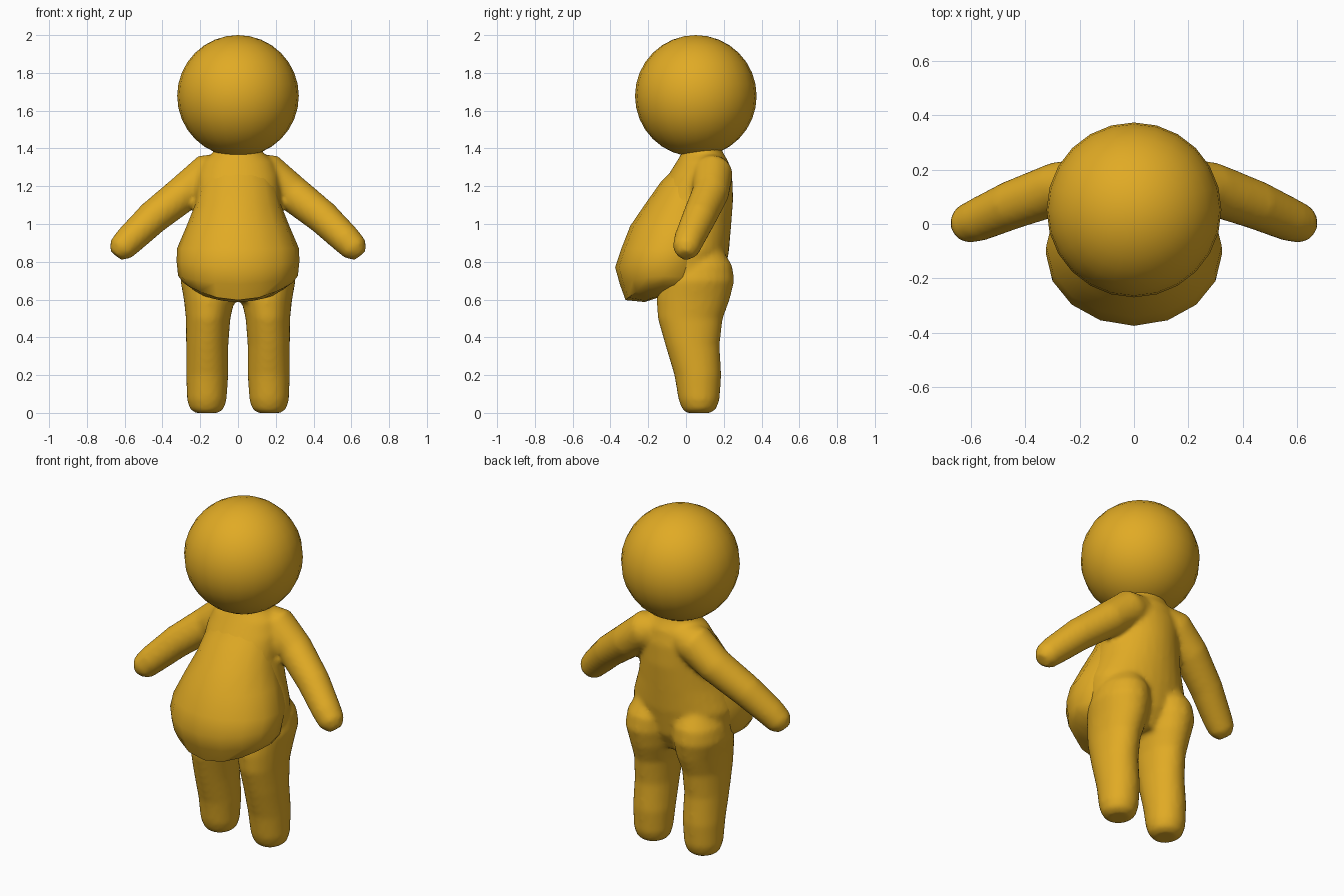
import bpy, bmesh, math
from mathutils import Vector

if "Cube" in bpy.data.objects:
    bpy.data.objects.remove(bpy.data.objects["Cube"])

ochre = bpy.data.materials.new("ochre yellow")
ochre.diffuse_color = (0.75, 0.405, 0.018, 1)
ochre.use_nodes = True
ochre.node_tree.nodes["Principled BSDF"].inputs["Base Color"].default_value = ochre.diffuse_color


def loft(bm, rings, n):
    """Skin closed rings (centre, side vector, depth vector, rise at the sides)."""
    loops = []
    for c, a, b, rise in rings:
        loop = []
        for i in range(n):
            t = 2 * math.pi * i / n
            p = Vector(c) + Vector(a) * math.cos(t) + Vector(b) * math.sin(t)
            p.z += rise * p.x ** 2
            loop.append(bm.verts.new(p))
        loops.append(loop)
    for lo, hi in zip(loops, loops[1:]):
        for i in range(n):
            j = (i + 1) % n
            bm.faces.new((lo[i], lo[j], hi[j], hi[i]))
    bm.faces.new(loops[0][::-1])
    bm.faces.new(loops[-1])


def flat(z, cx, rx, front, back, rise=0):
    """Horizontal ring from its half width and its front and back y."""
    return ((cx, (front + back) / 2, z), (rx, 0, 0), (0, (back - front) / 2, 0), rise)


def tube(path):
    """Round rings across a path of (x, y, z, radius)."""
    pts = [Vector(p[:3]) for p in path]
    rings = []
    for i, p in enumerate(path):
        d = (pts[min(i + 1, len(pts) - 1)] - pts[max(i - 1, 0)]).normalized()
        a = d.cross(Vector((0, 1, 0))).normalized()
        rings.append((pts[i], a * p[3], d.cross(a) * p[3], 0))
    return rings


def finish(bm, name):
    bmesh.ops.recalc_face_normals(bm, faces=bm.faces)
    for f in bm.faces:
        f.smooth = True
    me = bpy.data.meshes.new(name)
    bm.to_mesh(me)
    bm.free()
    me.materials.append(ochre)
    ob = bpy.data.objects.new(name, me)
    bpy.context.collection.objects.link(ob)
    return ob


# Head
bm = bmesh.new()
bmesh.ops.create_uvsphere(bm, u_segments=24, v_segments=16, radius=0.322)
bmesh.ops.translate(bm, verts=bm.verts, vec=(0, 0.052, 1.678))
finish(bm, "head")

# Body: torso, legs and arms fused into one soft skin
bm = bmesh.new()
torso = [(0.59, 0.20, -0.10, 0.14), (0.70, 0.285, -0.18, 0.20),
         (0.86, 0.30, -0.20, 0.228), (1.00, 0.255, -0.20, 0.24),
         (1.13, 0.225, -0.18, 0.25), (1.25, 0.22, -0.10, 0.245),
         (1.33, 0.19, -0.05, 0.225), (1.38, 0.13, -0.02, 0.195),
         (1.47, 0.11, 0.0, 0.17)]
loft(bm, [flat(z, 0, rx, f, b) for z, rx, f, b in torso], 32)
leg = [(0.0, 0.165, 0.06, 0.0, 0.13), (0.02, 0.165, 0.09, -0.02, 0.16),
       (0.07, 0.165, 0.105, -0.04, 0.178), (0.20, 0.163, 0.112, -0.062, 0.187),
       (0.36, 0.163, 0.112, -0.11, 0.178), (0.50, 0.158, 0.118, -0.15, 0.195),
       (0.60, 0.152, 0.135, -0.156, 0.232), (0.70, 0.155, 0.15, -0.14, 0.256),
       (0.78, 0.15, 0.14, -0.10, 0.245), (0.87, 0.14, 0.10, -0.05, 0.19)]
arm = [(0.05, 0.13, 1.29, 0.09), (0.16, 0.14, 1.265, 0.108),
       (0.285, 0.13, 1.165, 0.098), (0.45, 0.07, 1.035, 0.09),
       (0.575, 0.015, 0.915, 0.08), (0.62, 0.0, 0.868, 0.072),
       (0.648, -0.005, 0.835, 0.04)]
for s in (-1, 1):
    loft(bm, [flat(z, s * cx, rx, f, b) for z, cx, rx, f, b in leg], 24)
    loft(bm, tube([(s * x, y, z, r) for x, y, z, r in arm]), 20)
body = finish(bm, "body")
skin = body.modifiers.new("fuse", 'REMESH')
skin.mode = 'VOXEL'
skin.voxel_size = 0.014
skin.use_smooth_shade = True
soft = body.modifiers.new("soften", 'SMOOTH')
soft.factor = 0.5
soft.iterations = 6

# Belly: coarse overhanging shell with a crisp rim that rises to the sides
bm = bmesh.new()
belly = [(0.587, 0.20, -0.22, 0.03, 1.0), (0.597, 0.29, -0.32, 0.08, 1.1),
         (0.68, 0.317, -0.35, 0.12, 0.45), (0.77, 0.325, -0.375, 0.16, 0.3),
         (0.87, 0.323, -0.342, 0.18, 0), (0.99, 0.272, -0.295, 0.20, 0),
         (1.10, 0.228, -0.22, 0.20, 0), (1.22, 0.20, -0.135, 0.20, 0),
         (1.30, 0.17, -0.055, 0.18, 0), (1.37, 0.12, -0.02, 0.16, 0)]
loft(bm, [flat(z, 0, rx, f, b, k) for z, rx, f, b, k in belly], 16)
ob = finish(bm, "belly")
bpy.context.view_layer.objects.active = ob
ob.select_set(True)
bpy.ops.object.shade_smooth_by_angle(angle=math.radians(40))
